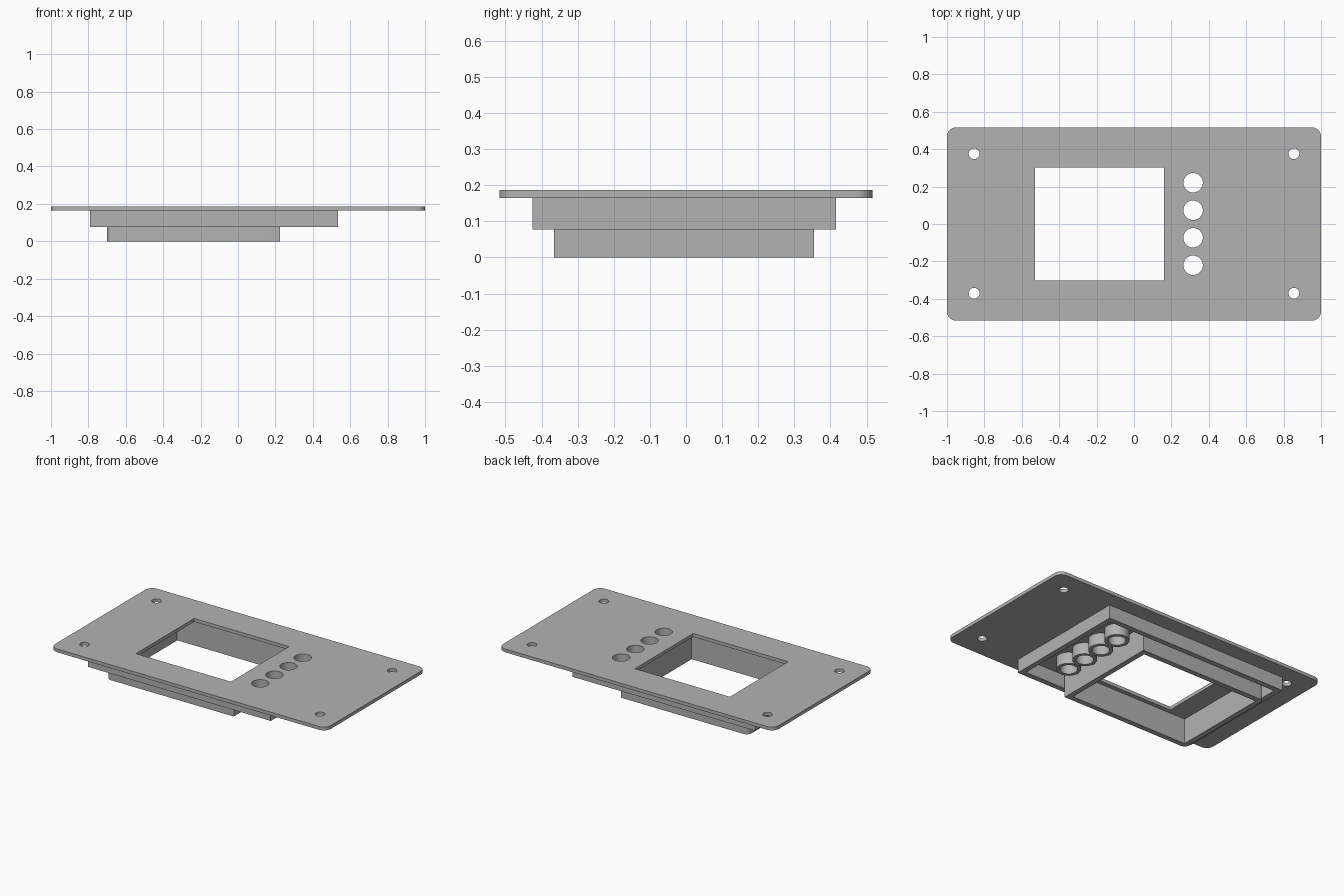
import bpy, bmesh
from math import cos, sin, pi

cube = bpy.data.objects.get("Cube")
if cube:
    bpy.data.objects.remove(cube, do_unlink=True)

grey = bpy.data.materials.new("plain grey")
grey.use_nodes = True
grey.diffuse_color = (0.45, 0.45, 0.45, 1)
grey.node_tree.nodes["Principled BSDF"].inputs["Base Color"].default_value = grey.diffuse_color


def circle(x, y, r, n=40):
    return [(x + r * cos(2 * pi * i / n), y + r * sin(2 * pi * i / n)) for i in range(n)]


def rect(x0, x1, y0, y1, left_r=0, right_r=0, steps=8):
    """Counter-clockwise rectangle with optional rounding per side."""
    pts = []
    corners = [(x0, y0, 1, 1, left_r, pi), (x1, y0, -1, 1, right_r, 1.5 * pi),
               (x1, y1, -1, -1, right_r, 0), (x0, y1, 1, -1, left_r, 0.5 * pi)]
    for x, y, sx, sy, r, start in corners:
        if not r:
            pts.append((x, y))
            continue
        for i in range(steps + 1):
            a = start + pi / 2 * i / steps
            pts.append((x + sx * r + r * cos(a), y + sy * r + r * sin(a)))
    return pts


def prism(name, z0, z1, loops):
    """Extrude an outline (first loop) with holes (other loops)."""
    bm = bmesh.new()
    for loop in loops:
        vs = [bm.verts.new((x, y, z0)) for x, y in loop]
        for a, b in zip(vs, vs[1:] + vs[:1]):
            bm.edges.new((a, b))
    bmesh.ops.triangle_fill(bm, edges=bm.edges[:], use_beauty=True, normal=(0, 0, 1))
    top = bmesh.ops.extrude_face_region(bm, geom=bm.faces[:], use_keep_orig=True)["geom"]
    bmesh.ops.translate(bm, vec=(0, 0, z1 - z0),
                        verts=[v for v in top if isinstance(v, bmesh.types.BMVert)])
    bmesh.ops.recalc_face_normals(bm, faces=bm.faces[:])
    mesh = bpy.data.meshes.new(name)
    bm.to_mesh(mesh)
    bm.free()
    mesh.materials.append(grey)
    obj = bpy.data.objects.new(name, mesh)
    bpy.context.collection.objects.link(obj)
    bpy.ops.object.select_all(action="DESELECT")
    obj.select_set(True)
    bpy.context.view_layer.objects.active = obj
    bpy.ops.object.shade_smooth_by_angle(angle=pi / 6)
    return obj


PLATE_Z, TOP_Z = 0.165, 0.187
WALL = 0.035
BUTTON_X = 0.316
BUTTON_YS = [0.0 + 0.147 * (i - 1.5) for i in range(4)]

# Face plate with window, button holes and screw holes
holes = [rect(-0.53, 0.16, -0.302, 0.302)]
holes += [circle(BUTTON_X, y, 0.052) for y in BUTTON_YS]
holes += [circle(x, y, 0.029, 24) for x in (-0.855, 0.855) for y in (-0.37, 0.376)]
prism("face_plate", PLATE_Z, TOP_Z, [rect(-1, 1, -0.517, 0.517, 0.05, 0.05)] + holes)


# Rectangular walls below the plate
def frame(name, z0, x0, x1, y0, y1, left_r=0):
    prism(name, z0, PLATE_Z, [rect(x0, x1, y0, y1, left_r),
                              rect(x0 + WALL, x1 - WALL, y0 + WALL, y1 - WALL)])


frame("outer_frame", 0.077, -0.79, 0.535, -0.425, 0.415)
frame("screen_frame", 0, -0.70, 0.225, -0.365, 0.355, WALL)

# Guide tubes behind the button holes
for i, y in enumerate(BUTTON_YS):
    prism(f"button_tube_{i + 1}", 0.09, PLATE_Z,
          [circle(BUTTON_X, y, 0.073), circle(BUTTON_X, y, 0.052)])
